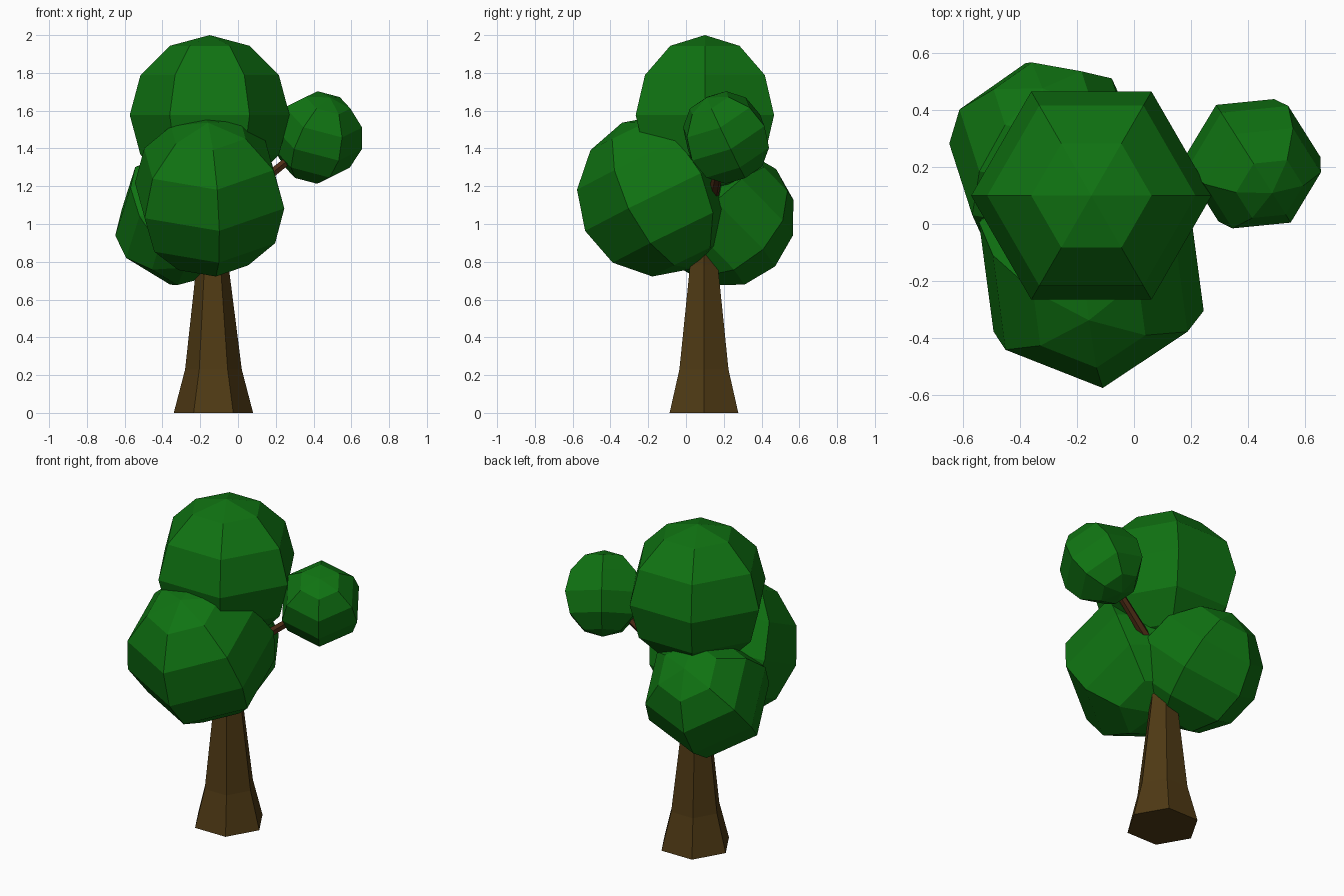
import bpy, bmesh, math
from mathutils import Vector

if "Cube" in bpy.data.objects:
    bpy.data.objects.remove(bpy.data.objects["Cube"])


def material(name, rgb):
    m = bpy.data.materials.new(name)
    m.diffuse_color = (*rgb, 1.0)
    m.use_nodes = True
    m.node_tree.nodes["Principled BSDF"].inputs["Base Color"].default_value = m.diffuse_color
    return m


leaf = material("leaf_green", (0.005, 0.172, 0.006))
bark = material("bark_brown", (0.078, 0.042, 0.007))
twig = material("branch_brown", (0.075, 0.026, 0.008))


def loft(name, rings, mat, pole=(0, 0, 1), side=(1, 0, 0), n=6, origin=(0, 0, 0)):
    """Join n-sided rings (height, radius, centre offset) along the pole axis;
    a zero radius makes a point."""
    p = Vector(pole).normalized()
    q = Vector(side)
    q = (q - p * q.dot(p)).normalized()
    s = p.cross(q)
    bm = bmesh.new()
    rows = []
    for h, r, off in rings:
        c = Vector(origin) + p * h + Vector(off)
        count = n if r > 1e-6 else 1
        rows.append([bm.verts.new(c + r * (q * math.cos(math.tau * i / n)
                                           + s * math.sin(math.tau * i / n)))
                     for i in range(count)])
    for a, b in zip(rows, rows[1:]):
        for i in range(n):
            j = (i + 1) % n
            if len(a) == 1:
                bm.faces.new((a[0], b[j], b[i]))
            elif len(b) == 1:
                bm.faces.new((a[i], a[j], b[0]))
            else:
                bm.faces.new((a[i], a[j], b[j], b[i]))
    for row in (rows[0], rows[-1]):
        if len(row) > 1:
            bm.faces.new(row)
    bmesh.ops.recalc_face_normals(bm, faces=bm.faces[:])
    me = bpy.data.meshes.new(name)
    bm.to_mesh(me)
    bm.free()
    me.materials.append(mat)
    ob = bpy.data.objects.new(name, me)
    bpy.context.collection.objects.link(ob)
    return ob


def foliage(name, centre, r, pole, side):
    """Six-sided, six-ring ball with its pole turned."""
    rings = [(-r * math.cos(math.pi * k / 6), r * math.sin(math.pi * k / 6), (0, 0, 0))
             for k in range(7)]
    return loft(name, rings, leaf, pole, side, origin=centre)


# Leaf balls
foliage("crown_top", (-0.15, 0.10, 1.577), 0.423, (0, 0, 1), (1, 0, 0))
foliage("crown_front", (-0.15, -0.15, 1.15), 0.43, (-0.02, -0.44, 0.90), (0.12, -0.90, -0.44))
foliage("crown_back", (-0.30, 0.22, 1.03), 0.367, (-0.06, 0.70, 0.71), (-0.22, 0.68, -0.70))
foliage("crown_small", (0.42, 0.212, 1.458), 0.245, (0.27, -0.42, 0.866), (-0.46, 0.73, 0.50))

# Flared six-sided trunk, running up into the crown
loft("trunk", [(0, 0.21, (-0.13, 0.095, 0)), (0.23, 0.15, (-0.13, 0.095, 0)),
               (0.78, 0.085, (-0.135, 0.095, 0)), (1.3, 0.05, (-0.14, 0.10, 0))], bark)

# Thin branch carrying the small leaf ball
start, end = Vector((-0.11, 0.12, 1.04)), Vector((0.42, 0.21, 1.46))
axis = end - start
loft("branch", [(0, 0.032, (0, 0, 0)), (axis.length, 0.02, (0, 0, 0))],
     twig, axis, (0, 1, 0), origin=start)
